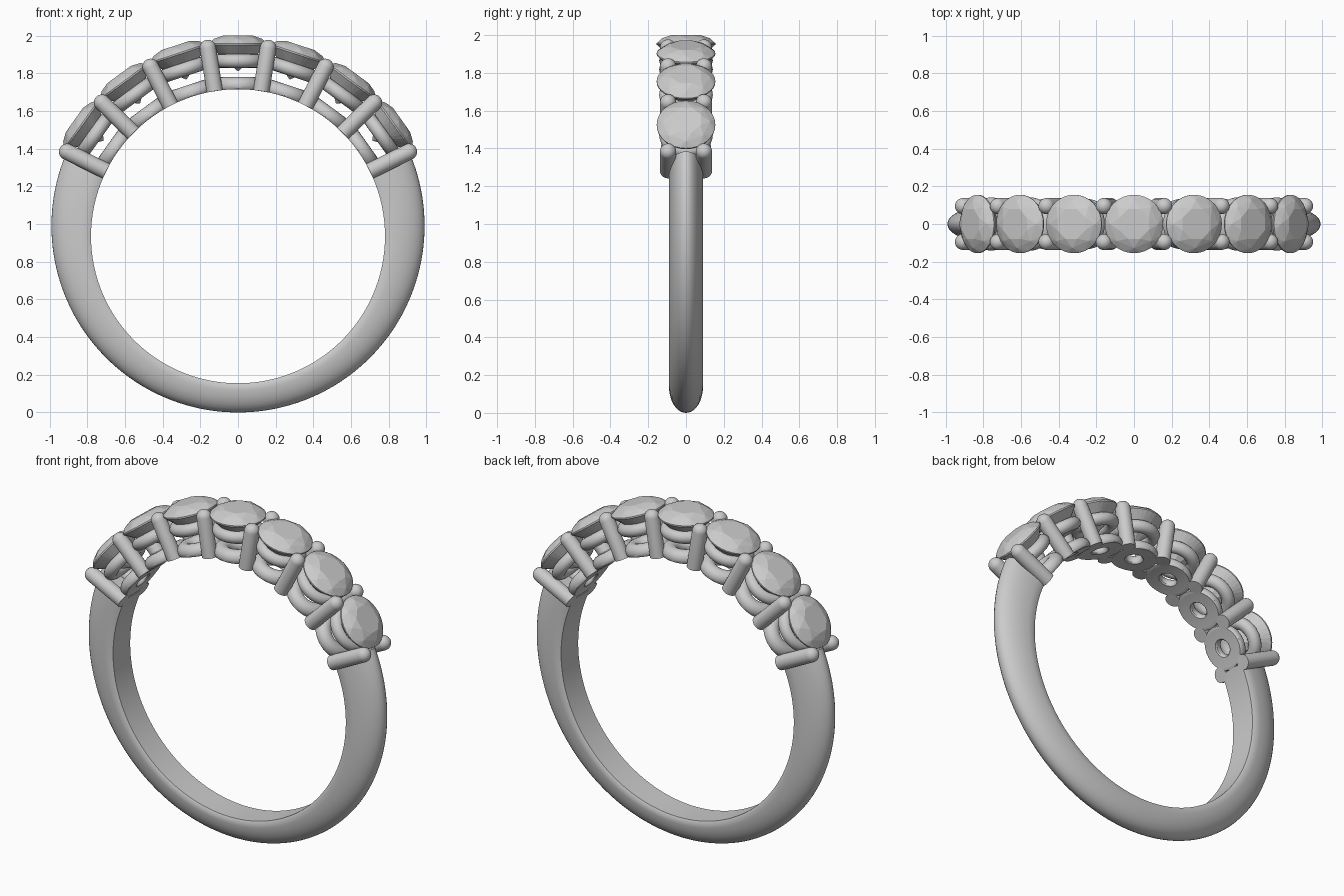
import bpy, bmesh
from math import sin, cos, pi, radians, sqrt
from mathutils import Matrix, Vector

if "Cube" in bpy.data.objects:
    bpy.data.objects.remove(bpy.data.objects["Cube"])

CZ, RI = 0.935, 0.78          # finger hole centre height and radius
STEP = radians(18.2)          # angle between neighbouring stones


def finish(name, bm, smooth=True):
    bmesh.ops.recalc_face_normals(bm, faces=bm.faces[:])
    me = bpy.data.meshes.new(name)
    bm.to_mesh(me)
    bm.free()
    if smooth:
        me.shade_smooth()
        me.set_sharp_from_angle(angle=radians(35))
    ob = bpy.data.objects.new(name, me)
    bpy.context.collection.objects.link(ob)
    return ob


def place(bm, angle, y=0.0):
    # local z becomes the radial direction; trim to the finger hole
    m = Matrix.Translation((0, 0, CZ)) @ Matrix.Rotation(angle, 4, 'Y') @ Matrix.Translation((0, y, 0))
    bmesh.ops.transform(bm, matrix=m, verts=bm.verts[:])
    for v in bm.verts:
        d = sqrt(v.co.x ** 2 + (v.co.z - CZ) ** 2)
        if d < RI:
            v.co.x *= RI / d
            v.co.z = CZ + (v.co.z - CZ) * RI / d


def skin(bm, rows, loop_rows, loop_cols):
    n, k = len(rows), len(rows[0])
    for i in range(n if loop_rows else n - 1):
        a, b = rows[i], rows[(i + 1) % n]
        for j in range(k if loop_cols else k - 1):
            bm.faces.new((a[j], a[(j + 1) % k], b[(j + 1) % k], b[j]))


def lathe(profile, segs, closed):
    bm = bmesh.new()
    rows = [[bm.verts.new((r * cos(2 * pi * i / segs), r * sin(2 * pi * i / segs), z))
             for i in range(segs)] for r, z in profile]
    skin(bm, rows, closed, True)
    if not closed:
        bm.faces.new(rows[0])
        bm.faces.new(rows[-1])
    return bm


def ring(name, major, minor, height, angle):
    prof = [(major + minor * cos(2 * pi * i / 20), height + minor * sin(2 * pi * i / 20)) for i in range(20)]
    bm = lathe(prof, 40, True)
    place(bm, angle)
    finish(name, bm)


def prong(name, angle, y):
    r, top = 0.043, 1.055
    prof = [(r, RI - 0.004)]
    prof += [(r * cos(a), top - r + r * sin(a)) for a in (radians(t) for t in range(0, 86, 12))]
    bm = lathe(prof, 24, False)
    place(bm, angle, y)
    finish(name, bm)


def stone(name, angle):
    # brilliant cut: hull of table, star, girdle and culet points
    bm = bmesh.new()
    for n, r, z, off in ((8, 0.085, 1.065, 0.5), (8, 0.127, 1.048, 0), (32, 0.155, 1.022, 0),
                         (32, 0.155, 1.014, 0), (8, 0.065, 0.925, 0.5)):
        for i in range(n):
            a = 2 * pi * (i + off) / n
            bm.verts.new((r * cos(a), r * sin(a), z))
    bm.verts.new((0, 0, 0.875))
    bmesh.ops.convex_hull(bm, input=bm.verts[:])
    bmesh.ops.dissolve_limit(bm, angle_limit=radians(1), verts=bm.verts[:], edges=bm.edges[:])
    place(bm, angle)
    finish(name, bm, False)


# Shank: D-shaped section swept round the bottom, thinner at the base
bm = bmesh.new()
start, N = 3.5 * STEP, 120
section = [(-0.082, 0.0), (0.082, 0.0)]
section += [(0.09 * cos(pi * i / 20), 0.1 + 0.9 * sin(pi * i / 20)) for i in range(21)]
rows = []
for i in range(N + 1):
    a = start + (2 * pi - 2 * start) * i / N
    outer = 0.055 * cos(a) + sqrt(0.99 ** 2 - (0.055 * sin(a)) ** 2)
    row = []
    for y, t in section:
        r = RI + (outer - RI) * t
        row.append(bm.verts.new((r * sin(a), y, CZ + r * cos(a))))
    rows.append(row)
skin(bm, rows, False, True)
bm.faces.new(rows[0])
bm.faces.new(rows[-1])
finish("shank", bm)

# Seven stones, each over an upper and a lower gallery ring
for i in range(-3, 4):
    stone(f"stone_{i + 4}", i * STEP)
    ring(f"upper_gallery_ring_{i + 4}", 0.106, 0.036, 0.93, i * STEP)
    ring(f"lower_gallery_ring_{i + 4}", 0.088, 0.045, 0.80, i * STEP)

# Pairs of shared prongs between the stones
for i in range(8):
    for side, y in (("front", -0.095), ("back", 0.095)):
        prong(f"{side}_prong_{i + 1}", (i - 3.5) * STEP, y)
